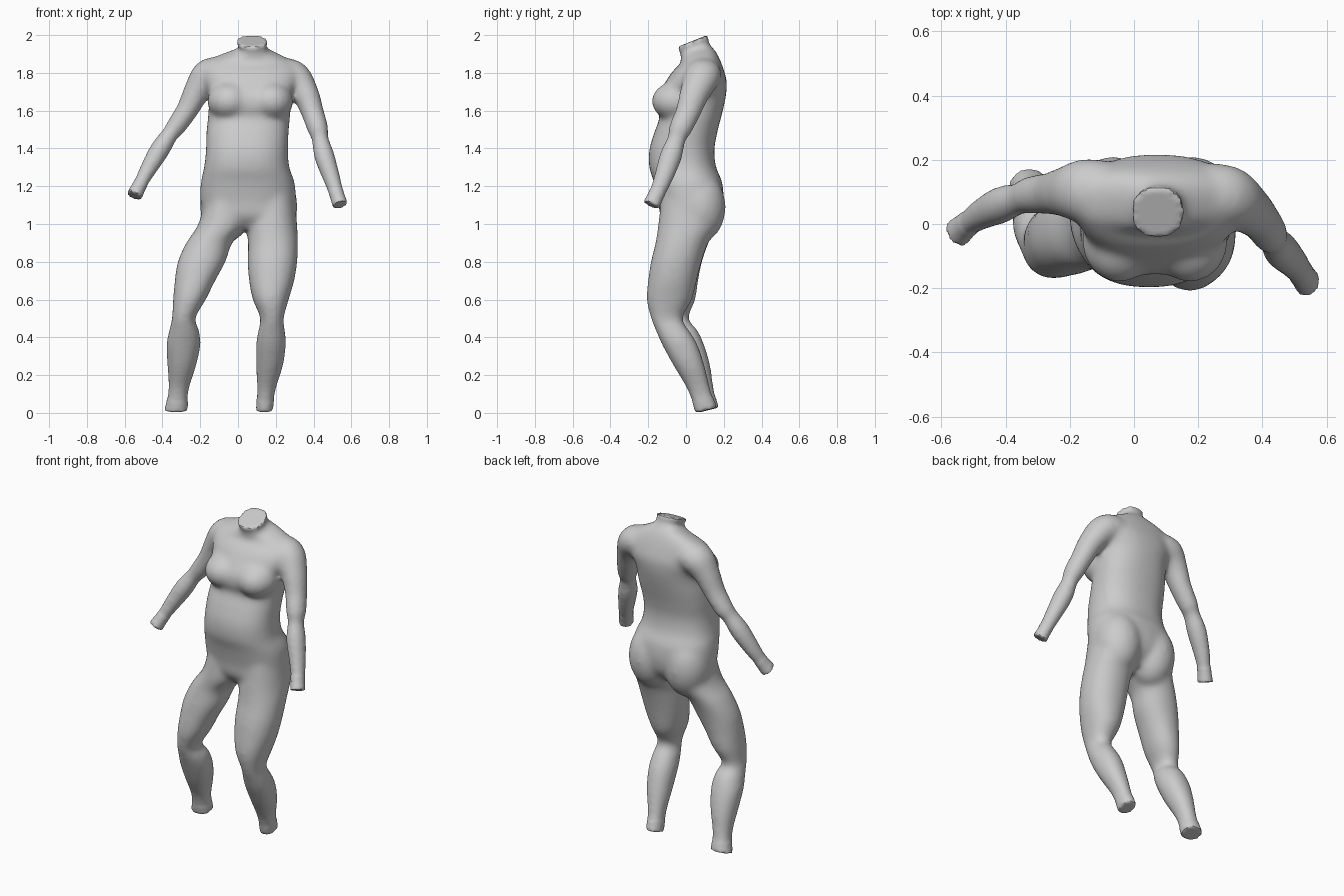
import bpy, bmesh, math
from mathutils import Vector

if "Cube" in bpy.data.objects:
    bpy.data.objects.remove(bpy.data.objects["Cube"])

SEG = 32
parts = []


def spline(rows, steps=5):
    """Catmull-Rom interpolation through rows of numbers."""
    rows = [Vector(r) for r in rows]
    out = []
    for i in range(len(rows) - 1):
        p0, p1, p2 = rows[max(i - 1, 0)], rows[i], rows[i + 1]
        p3 = rows[min(i + 2, len(rows) - 1)]
        for k in range(steps):
            t = k / steps
            out.append(0.5 * (2 * p1 + (p2 - p0) * t + (2 * p0 - 5 * p1 + 4 * p2 - p3) * t * t
                              + (3 * p1 - p0 - 3 * p2 + p3) * t ** 3))
    return out + [rows[-1]]


def skin(name, rings):
    """Bridge a list of point rings into a closed tube."""
    bm = bmesh.new()
    loops = [[bm.verts.new(p) for p in ring] for ring in rings]
    for a, b in zip(loops, loops[1:]):
        for i in range(SEG):
            j = (i + 1) % SEG
            bm.faces.new((a[i], a[j], b[j], b[i]))
    bm.faces.new(loops[0])
    bm.faces.new(loops[-1])
    bmesh.ops.recalc_face_normals(bm, faces=bm.faces)
    me = bpy.data.meshes.new(name)
    bm.to_mesh(me)
    bm.free()
    ob = bpy.data.objects.new(name, me)
    bpy.context.collection.objects.link(ob)
    parts.append(ob)


def slices(name, rows, power=1.0):
    """Loft level slices: x min, x max, y min, y max, z, slope in y."""
    rings = []
    for x0, x1, y0, y1, z, s in spline(rows):
        ring = []
        for i in range(SEG):
            a = 2 * math.pi * i / SEG
            c, d = math.cos(a), math.sin(a)
            c, d = math.copysign(abs(c) ** power, c), math.copysign(abs(d) ** power, d)
            dy = (y1 - y0) / 2 * d
            ring.append(((x0 + x1) / 2 + (x1 - x0) / 2 * c, (y0 + y1) / 2 + dy, z + s * dy))
        rings.append(ring)
    skin(name, rings)


def limb(name, rows):
    """Round tube along a path: x, y, z, radius."""
    pts = spline(rows)
    rings = []
    for i, p in enumerate(pts):
        t = (pts[min(i + 1, len(pts) - 1)] - pts[max(i - 1, 0)]).to_3d().normalized()
        u = Vector((0, 1, 0)).cross(t).normalized()
        v = t.cross(u)
        c, r = p.to_3d(), p[3]
        rings.append([c + u * r * math.cos(a) + v * r * 1.1 * math.sin(a)
                      for a in (2 * math.pi * k / SEG for k in range(SEG))])
    skin(name, rings)


def blob(name, loc, scale):
    bpy.ops.mesh.primitive_uv_sphere_add(segments=32, ring_count=20, radius=1, location=loc)
    ob = bpy.context.object
    ob.name, ob.scale = name, scale
    parts.append(ob)


# Torso with neck and sloping shoulders
slices("torso", [
    (-.012, .157, -.043, .115, 1.97, .4), (0, .155, -.03, .125, 1.925, .35),
    (-.085, .22, -.025, .155, 1.895, .25), (-.175, .29, -.03, .18, 1.86, .1),
    (-.19, .33, -.07, .202, 1.81, 0), (-.18, .325, -.11, .217, 1.75, 0),
    (-.155, .288, -.152, .212, 1.68, 0), (-.155, .28, -.157, .2, 1.62, 0),
    (-.16, .275, -.142, .185, 1.56, 0), (-.168, .268, -.17, .165, 1.48, 0),
    (-.17, .265, -.195, .15, 1.39, 0), (-.18, .272, -.195, .16, 1.30, 0),
    (-.197, .30, -.17, .192, 1.22, 0), (-.199, .308, -.147, .198, 1.12, 0),
    (-.17, .30, -.135, .175, 1.04, 0), (-.08, .22, -.08, .11, .97, 0)], .85)

# Chest and seat masses
for x in (-.045, .175):
    blob("chest", (x, -.05, 1.65), (.118, .132, .105))
for x in (-.065, .18):
    blob("buttock", (x, .07, 1.09), (.135, .14, .19))

# Legs, each posed separately with bent knees
slices("leg_a", [
    (-.17, .06, -.13, .19, 1.15, 0), (-.21, .05, -.142, .17, 1.0, 0),
    (-.275, -.03, -.142, .12, .9, 0), (-.319, -.066, -.156, .085, .8, 0),
    (-.335, -.12, -.166, .065, .7, 0), (-.344, -.17, -.17, .05, .6, 0),
    (-.35, -.226, -.15, .015, .5, 0), (-.364, -.206, -.127, .06, .44, 0),
    (-.379, -.198, -.092, .097, .36, 0), (-.374, -.221, -.042, .129, .25, 0),
    (-.369, -.261, .028, .149, .12, 0), (-.39, -.265, .06, .174, .014, .25)], .93)
slices("leg_b", [
    (.06, .30, -.13, .19, 1.15, 0), (.045, .313, -.147, .175, 1.0, 0),
    (.053, .318, -.162, .118, .9, 0), (.051, .314, -.186, .083, .8, 0),
    (.058, .298, -.201, .057, .7, 0), (.078, .269, -.209, .032, .6, 0),
    (.118, .242, -.186, -.018, .5, 0), (.105, .25, -.158, .022, .43, 0),
    (.096, .254, -.127, .062, .36, 0), (.096, .239, -.067, .099, .25, 0),
    (.1, .199, .008, .132, .12, 0), (.095, .185, .05, .164, .014, .25)], .93)

# Arms, shoulder to wrist
limb("arm_a", [
    (-.06, .105, 1.79, .08), (-.15, .103, 1.787, .092), (-.213, .10, 1.71, .073),
    (-.265, .095, 1.61, .06), (-.325, .09, 1.52, .054), (-.36, .078, 1.475, .046),
    (-.413, .06, 1.395, .054), (-.475, .03, 1.29, .046), (-.518, 0, 1.21, .038),
    (-.549, -.028, 1.15, .043)])
limb("arm_b", [
    (.19, .10, 1.79, .08), (.29, .087, 1.782, .088), (.357, .045, 1.69, .072),
    (.395, .01, 1.59, .061), (.424, -.032, 1.50, .056), (.435, -.05, 1.45, .045),
    (.457, -.08, 1.36, .055), (.50, -.125, 1.23, .046), (.525, -.16, 1.15, .039),
    (.541, -.184, 1.1, .042)])

# Fuse the parts into one continuous skin
bpy.ops.object.select_all(action='DESELECT')
for ob in parts:
    ob.select_set(True)
body = parts[0]
bpy.context.view_layer.objects.active = body
bpy.ops.object.join()
body.name = "body"
mod = body.modifiers.new("fuse", 'REMESH')
mod.mode = 'VOXEL'
mod.voxel_size = .011
bpy.ops.object.modifier_apply(modifier=mod.name)

# Soften the joints but keep the cut ends crisp
ends = [Vector(p) for p in ((.07, .035, 1.97), (-.33, .12, 0), (.14, .11, 0),
                            (-.549, -.028, 1.15), (.541, -.184, 1.1))]
bm = bmesh.new()
bm.from_mesh(body.data)
soft = [v for v in bm.verts if min((v.co - e).length for e in ends) > .09]
for n in range(14):
    bmesh.ops.smooth_vert(bm, verts=soft if n else bm.verts, factor=.5,
                          use_axis_x=True, use_axis_y=True, use_axis_z=True)
bm.to_mesh(body.data)
bm.free()
bpy.ops.object.shade_smooth_by_angle(angle=math.radians(40))
